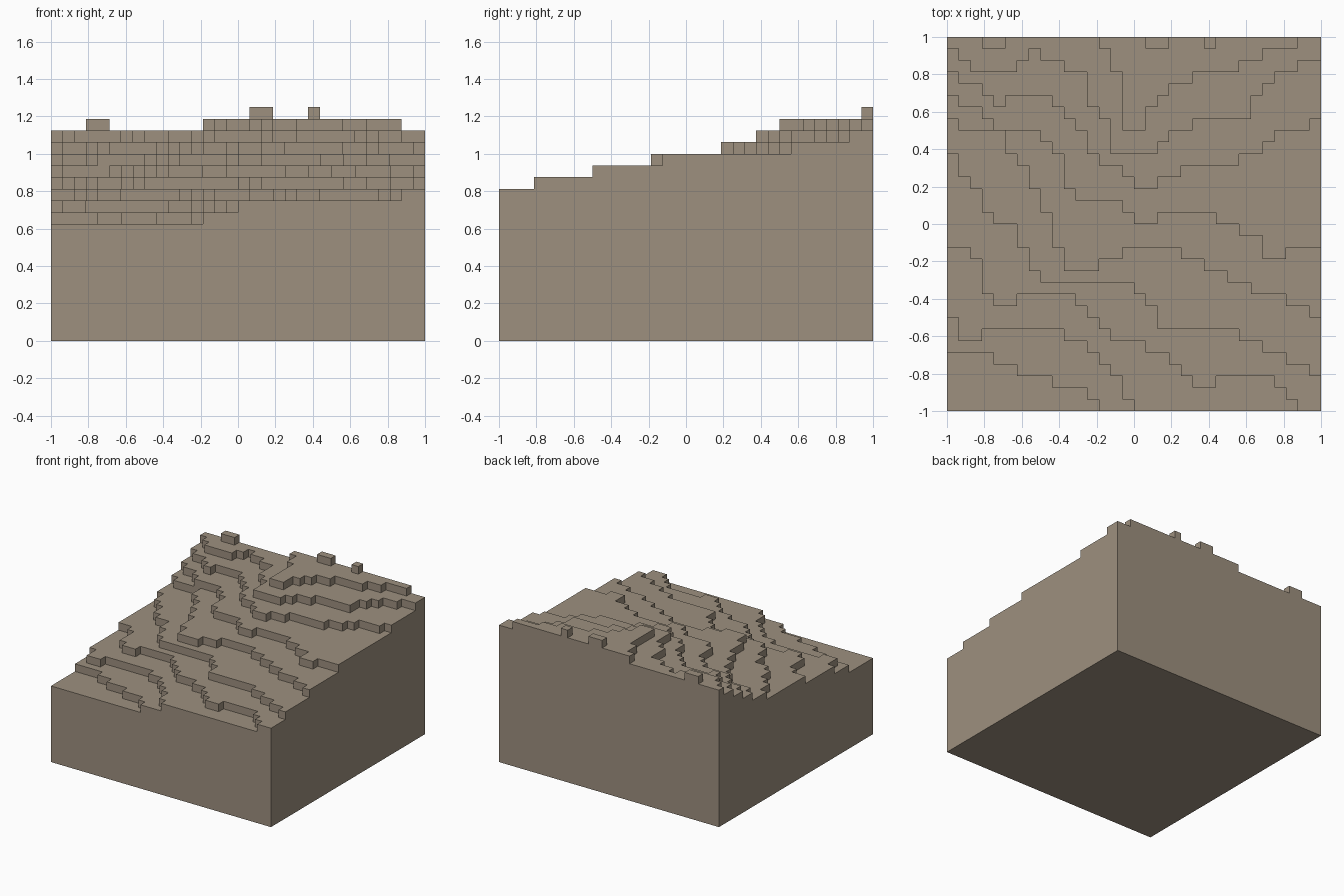
import bpy
import bmesh

cube = bpy.data.objects.get("Cube")
if cube:
    bpy.data.objects.remove(cube, do_unlink=True)

GRID = 32                # cells along each side
CELL = 2 / GRID          # cell width, also the height of one terrace
BASE = 10                # terraces in the solid base

height = [[BASE] * GRID for _ in range(GRID)]


def raise_terrace(level, *edge):
    """Raise every cell behind a stepped edge, given as (column end, front row)."""
    column = 0
    for end, front in edge:
        for i in range(column, end):
            for j in range(front, GRID):
                height[i][j] = max(height[i][j], level)
        column = end


# Terraces climbing from the front to the back
raise_terrace(11, (4, 5), (6, 4), (9, 3), (12, 2), (13, 1), (GRID, 0))
raise_terrace(12, (1, 8), (3, 6), (10, 7), (12, 6), (13, 5), (14, 4),
              (15, 3), (16, 1), (GRID, 0))
raise_terrace(13, (2, 14), (3, 13), (4, 10), (6, 9), (11, 10), (12, 9),
              (13, 8), (14, 7), (17, 6), (19, 5), (20, 4), (21, 3),
              (23, 2), (28, 3), (29, 2), (30, 1), (GRID, 0))
raise_terrace(14, (1, 22), (2, 20), (3, 19), (4, 17), (6, 16), (7, 14),
              (8, 12), (16, 11), (17, 10), (18, 9), (25, 7), (27, 6),
              (29, 5), (31, 4), (GRID, 3))
raise_terrace(15, (1, 25), (5, 24), (6, 22), (7, 21), (8, 19), (9, 17),
              (10, 14), (13, 12), (15, 13), (20, 14), (22, 13), (24, 12),
              (26, 11), (29, 10), (31, 9), (GRID, 8))
raise_terrace(16, (1, 27), (3, 26), (4, 25), (8, 24), (9, 23), (10, 22),
              (11, 19), (15, 18), (16, 17), (18, 16), (23, 17), (25, 16),
              (27, 15), (29, 13), (GRID, 14))
raise_terrace(17, (1, 29), (3, 28), (4, 27), (5, 26), (9, 27), (10, 26),
              (11, 25), (12, 24), (13, 22), (15, 21), (16, 20), (18, 19),
              (20, 20), (25, 21), (27, 22), (28, 23), (31, 24), (GRID, 25))
raise_terrace(18, (1, 31), (2, 30), (6, 29), (7, 30), (8, 31), (10, 30),
              (12, 29), (13, 26), (14, 25), (18, 22), (19, 23), (21, 24),
              (26, 25), (27, 27), (28, 28), (30, 29), (GRID, 30))
raise_terrace(19, (3, GRID), (5, 31), (13, GRID), (14, 31), (15, 29),
              (17, 24), (18, 26), (19, 27), (21, 28), (25, 29), (27, 30),
              (30, 31))
# Small blocks on the back rim
raise_terrace(20, (17, GRID), (19, 31), (22, GRID), (23, 31))

bm = bmesh.new()


def add_face(*points):
    bm.faces.new([bm.verts.new((x * CELL - 1, y * CELL - 1, z * CELL))
                  for x, y, z in points])


def add_wall(a, b, low, high):
    """Stack wall panels between two corners, one panel per terrace."""
    z = low
    while z < high:
        top = max(z + 1, BASE)
        add_face((*a, z), (*b, z), (*b, top), (*a, top))
        z = top


def height_at(i, j):
    inside = 0 <= i < GRID and 0 <= j < GRID
    return height[i][j] if inside else 0


# Tops, underside and every exposed wall
for i in range(GRID):
    for j in range(GRID):
        top = height[i][j]
        corners = [(i, j), (i + 1, j), (i + 1, j + 1), (i, j + 1)]
        add_face(*[(*c, top) for c in corners])
        add_face(*[(*c, 0) for c in reversed(corners)])
        neighbours = [(i, j - 1), (i + 1, j), (i, j + 1), (i - 1, j)]
        for side, other in enumerate(neighbours):
            add_wall(corners[side], corners[(side + 1) % 4],
                     height_at(*other), top)

bmesh.ops.remove_doubles(bm, verts=bm.verts[:], dist=CELL / 100)

# Earth material
earth = bpy.data.materials.new("earth_brown")
earth.use_nodes = True
colour = (0.337, 0.279, 0.212, 1)
earth.diffuse_color = colour
for node in earth.node_tree.nodes:
    if node.type == 'BSDF_PRINCIPLED':
        node.inputs["Base Color"].default_value = colour

mesh = bpy.data.meshes.new("terraced_hillside")
bm.to_mesh(mesh)
bm.free()
mesh.materials.append(earth)
hillside = bpy.data.objects.new("terraced_hillside", mesh)
bpy.context.scene.collection.objects.link(hillside)
